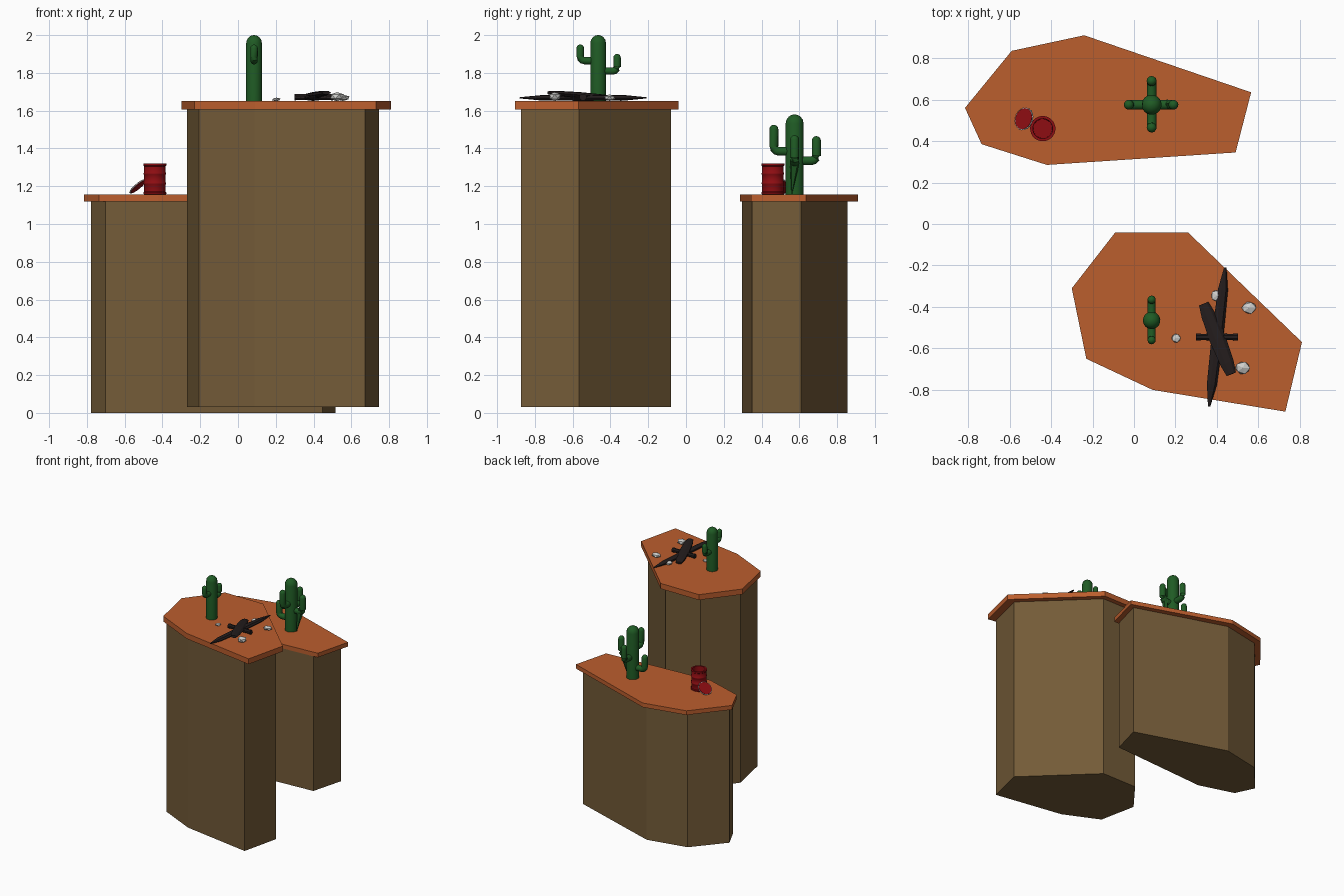
import bpy, bmesh, math, random
from mathutils import Vector, Matrix

random.seed(4)
cube = bpy.data.objects.get("Cube")
if cube:
    bpy.data.objects.remove(cube, do_unlink=True)


def material(name, rgb):
    m = bpy.data.materials.new(name)
    m.use_nodes = True
    m.diffuse_color = (*rgb, 1)
    m.node_tree.nodes["Principled BSDF"].inputs["Base Color"].default_value = (*rgb, 1)
    return m


ORANGE = material("orange clay", (0.50, 0.112, 0.027))
BROWN = material("brown earth", (0.172, 0.104, 0.039))
GREEN = material("cactus green", (0.014, 0.105, 0.018))
RED = material("can red", (0.27, 0.004, 0.006))
CHAR = material("charred wood", (0.017, 0.012, 0.012))
STONE = material("pale stone", (0.62, 0.62, 0.60))


def finish(name, bm, mat, smooth=False):
    bmesh.ops.recalc_face_normals(bm, faces=bm.faces)
    me = bpy.data.meshes.new(name)
    bm.to_mesh(me)
    bm.free()
    me.materials.append(mat)
    ob = bpy.data.objects.new(name, me)
    bpy.context.collection.objects.link(ob)
    if smooth:
        bpy.ops.object.select_all(action="DESELECT")
        ob.select_set(True)
        bpy.context.view_layer.objects.active = ob
        bpy.ops.object.shade_smooth_by_angle(angle=math.radians(40))
    return ob


def prism(name, outline, z0, z1, mat):
    bm = bmesh.new()
    base = bm.faces.new([bm.verts.new((x, y, z0)) for x, y in outline])
    top = bmesh.ops.extrude_face_region(bm, geom=[base], use_keep_orig=True)["geom"]
    for v in top:
        if isinstance(v, bmesh.types.BMVert):
            v.co.z = z1
    finish(name, bm, mat)


def tube(bm, points, radii, sides, axis=None, flat=1.0):
    """Skin rings along a path; a fixed axis turns it into a lathe."""
    pts = [Vector(p) for p in points]
    rings = []
    for i, p in enumerate(pts):
        t = Vector(axis) if axis else pts[min(i + 1, len(pts) - 1)] - pts[max(i - 1, 0)]
        t.normalize()
        side = t.cross(Vector((1, 0.3, 0) if abs(t.z) > 0.9 else (0, 0, 1))).normalized()
        up = side.cross(t)
        ring = []
        for k in range(sides):
            a = math.tau * (k + 0.5) / sides
            ring.append(bm.verts.new(p + radii[i] * (side * math.cos(a) + up * math.sin(a) * flat)))
        rings.append(ring)
    for a, b in zip(rings, rings[1:]):
        for k in range(sides):
            j = (k + 1) % sides
            bm.faces.new((a[k], a[j], b[j], b[k]))
    bm.faces.new(rings[0])
    bm.faces.new(rings[-1])


def dome(x, y, top, r):
    """Points and radii of a rounded upright tip."""
    angles = [math.radians(d) for d in (0, 25, 50, 70, 86)]
    return ([(x, y, top - r + r * math.sin(a)) for a in angles],
            [r * math.cos(a) for a in angles])


def cactus(name, x, y, z, top, r, arms):
    bm = bmesh.new()
    pts, rad = dome(x, y, top, r)
    tube(bm, [(x, y, z)] + pts, [r] + rad, 20, axis=(0, 0, 1))
    for dx, dy, reach, low, tip, ar in arms:
        ex, ey = x + dx * reach, y + dy * reach
        path = [(x, y, low)]
        for d in (0, 30, 60, 90):      # rounded elbow
            a = math.radians(d)
            s = reach - ar * 1.1 * (1 - math.sin(a))
            path.append((x + dx * s, y + dy * s, low + ar * 1.1 * (1 - math.cos(a))))
        pts, rad = dome(ex, ey, tip, ar)
        tube(bm, path + pts, [ar] * 5 + rad, 12)
    finish(name, bm, GREEN, True)


# Cliffs: overhanging clay slab on an earth column
def cliff(name, outline, floor, slab, top, scale, shift):
    prism(name + "_slab", outline, slab, top, ORANGE)
    inner = [(x * scale[0] + shift[0], y * scale[1] + shift[1]) for x, y in outline]
    prism(name + "_column", inner, floor, slab, BROWN)


cliff("tall_cliff",
      [(-0.30, -0.31), (-0.09, -0.04), (0.26, -0.04), (0.81, -0.57),
       (0.73, -0.905), (0.09, -0.80), (-0.23, -0.65)],
      0.03, 1.605, 1.65, (0.915, 0.918), (0.004, -0.043))
cliff("low_cliff",
      [(-0.815, 0.56), (-0.59, 0.835), (-0.24, 0.91), (0.565, 0.635),
       (0.49, 0.345), (-0.42, 0.285), (-0.735, 0.385)],
      0, 1.12, 1.155, (0.938, 0.896), (-0.013, 0.04))

# Cacti: arms are (direction x, y, reach, elbow height, tip height, radius)
cactus("tall_cliff_cactus", 0.085, -0.465, 1.65, 2.0, 0.042,
       [(0, -1, 0.095, 1.865, 1.95, 0.02), (0, 1, 0.10, 1.81, 1.90, 0.02)])
cactus("low_cliff_cactus", 0.085, 0.575, 1.155, 1.58, 0.048,
       [(0, -1, 0.11, 1.385, 1.525, 0.024), (0, 1, 0.115, 1.335, 1.465, 0.024),
        (-1, 0, 0.11, 1.245, 1.37, 0.024), (1, 0, 0.105, 1.325, 1.47, 0.024)])

# Torn pointed flesh hanging below one arm
bm = bmesh.new()
tube(bm, [(0.19, 0.585, 1.40), (0.165, 0.575, 1.32), (0.145, 0.56, 1.16)],
     [0.012, 0.026, 0.002], 5)
finish("cactus_torn_arm", bm, GREEN)

# Open tin can with rolled rims and ribs
bm = bmesh.new()
profile = [(0, 0.056), (0.004, 0.061), (0.012, 0.061), (0.016, 0.057),
           (0.053, 0.057), (0.057, 0.060), (0.063, 0.060), (0.067, 0.057),
           (0.105, 0.057), (0.109, 0.060), (0.115, 0.060), (0.119, 0.057),
           (0.150, 0.057), (0.154, 0.061), (0.165, 0.061), (0.165, 0.048), (0.03, 0.046)]
tube(bm, [(-0.44, 0.46, 1.155 + h) for h, r in profile], [r for h, r in profile],
     24, axis=(0, 0, 1))
finish("tin_can", bm, RED, True)

# Cut lid leaning on the can, with a jagged bare edge
normal = Vector((-0.62, 0.22, 0.75)).normalized()
turn = normal.to_track_quat("Z", "Y").to_matrix().to_4x4()
place = Matrix.Translation((-0.53, 0.507, 1.2)) @ turn
for name, depth, mat, jag in (("can_lid", 0.009, RED, 0), ("lid_jagged_edge", 0.005, STONE, 0.006)):
    bm = bmesh.new()
    bmesh.ops.create_cone(bm, cap_ends=True, segments=40, radius1=0.051, radius2=0.051, depth=depth)
    if jag:
        for v in bm.verts:
            k = round(math.atan2(v.co.y, v.co.x) / math.tau * 40)
            v.co.xy *= 1 + (jag / 0.051) * (1 if k % 2 else 0.3)
    bm.transform(place)
    finish(name, bm, mat)

# Burnt logs
def log(name, a, b, r, taper, sides, flat):
    a, b = Vector(a), Vector(b)
    bm = bmesh.new()
    tube(bm, [a.lerp(b, t) for t in (0, 0.16, 0.5, 0.84, 1)],
         [r * taper, r * 0.85, r, r * 0.85, r * taper], sides, flat=flat)
    finish(name, bm, CHAR)


log("long_log", (0.44, -0.21, 1.668), (0.362, -0.88, 1.668), 0.03, 0.2, 7, 0.55)
log("leaning_log", (0.335, -0.385, 1.668), (0.468, -0.725, 1.695), 0.042, 0.6, 7, 0.4)
log("cross_log", (0.298, -0.545, 1.672), (0.502, -0.545, 1.672), 0.019, 1, 8, 1)

# Scattered stones
for i, (x, y, sx, sy, h) in enumerate([(0.40, -0.345, 0.032, 0.032, 0.03),
                                       (0.555, -0.405, 0.038, 0.032, 0.035),
                                       (0.525, -0.695, 0.04, 0.034, 0.05),
                                       (0.203, -0.55, 0.024, 0.024, 0.02)]):
    bm = bmesh.new()
    bmesh.ops.create_icosphere(bm, subdivisions=1, radius=1)
    for v in bm.verts:
        v.co *= random.uniform(0.88, 1.08)
        v.co = (x + v.co.x * sx, y + v.co.y * sy, 1.65 + h / 2 + v.co.z * h / 2)
    finish(f"stone_{i + 1}", bm, STONE)
